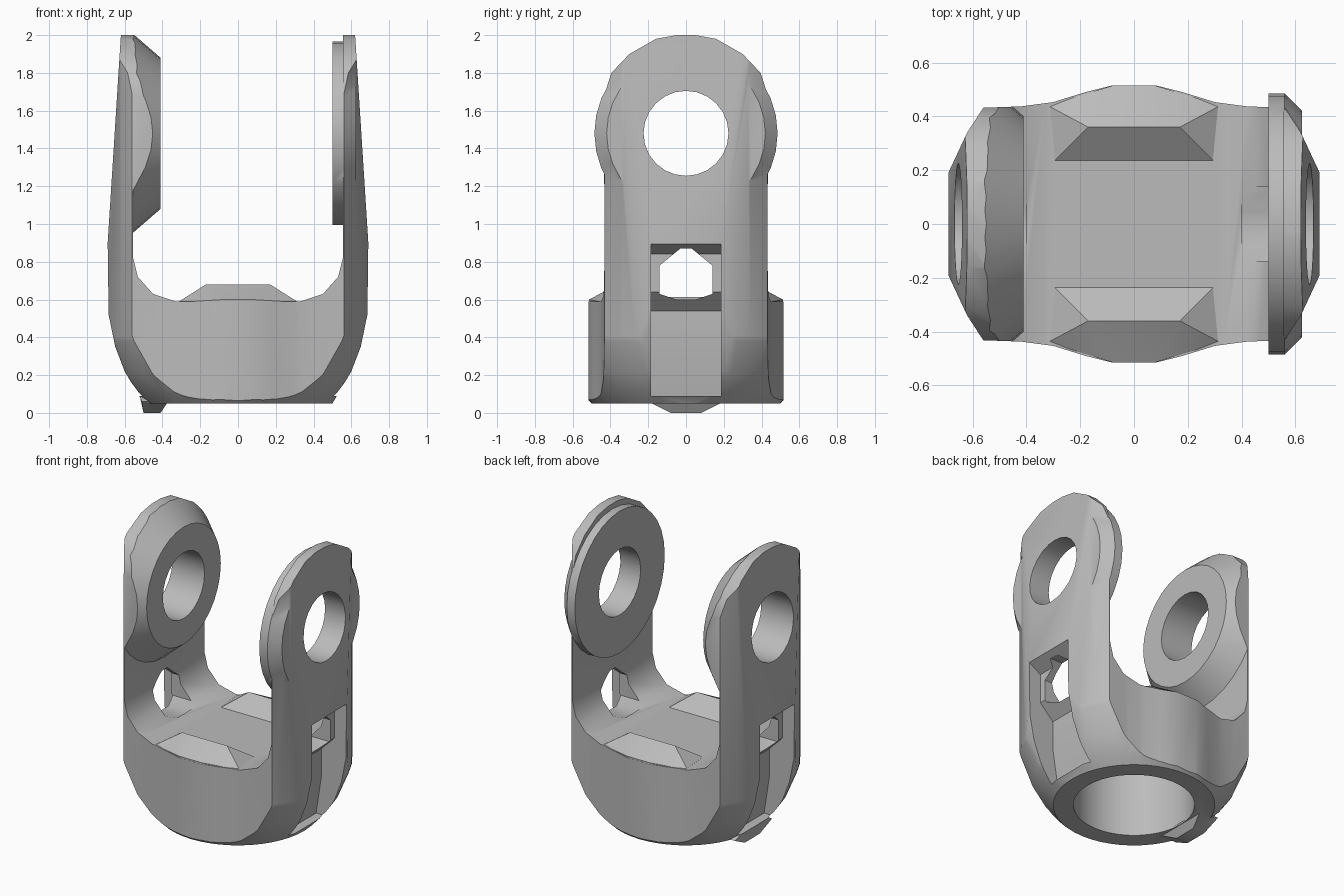
import bpy, bmesh, math
from mathutils import Vector

if "Cube" in bpy.data.objects:
    bpy.data.objects.remove(bpy.data.objects["Cube"])

grey = bpy.data.materials.new("plain grey")
grey.use_nodes = True
colour = (0.5, 0.5, 0.5, 1)
grey.diffuse_color = colour
grey.node_tree.nodes["Principled BSDF"].inputs["Base Color"].default_value = colour


def place(axis, u, v, t):
    return Vector({"x": (t, u, v), "y": (u, t, v), "z": (u, v, t)}[axis])


def finish(name, bm):
    bmesh.ops.recalc_face_normals(bm, faces=bm.faces)
    mesh = bpy.data.meshes.new(name)
    bm.to_mesh(mesh)
    bm.free()
    mesh.materials.append(grey)
    obj = bpy.data.objects.new(name, mesh)
    bpy.context.collection.objects.link(obj)
    return obj


def prism(name, axis, outline, lo, hi):
    """Extrude a 2D outline along an axis."""
    bm = bmesh.new()
    face = bm.faces.new([bm.verts.new(place(axis, u, v, lo)) for u, v in outline])
    new = bmesh.ops.extrude_face_region(bm, geom=[face])["geom"]
    move = place(axis, 0, 0, hi - lo)
    bmesh.ops.translate(bm, vec=move, verts=[g for g in new if isinstance(g, bmesh.types.BMVert)])
    return finish(name, bm)


def hull(name, points):
    bm = bmesh.new()
    for p in points:
        bm.verts.new(p)
    bmesh.ops.convex_hull(bm, input=bm.verts)
    bmesh.ops.dissolve_limit(bm, angle_limit=0.002, verts=bm.verts, edges=bm.edges)
    return finish(name, bm)


def turned(name, axis, centre, rings, sides=32):
    """Convex turned solid from (radius, position) rings."""
    points = []
    for r, t in rings:
        for i in range(sides):
            a = math.tau * i / sides
            points.append(place(axis, centre[0] + r * math.cos(a), centre[1] + r * math.sin(a), t))
    return hull(name, points)


def combine(target, tool, operation):
    mod = target.modifiers.new(operation, "BOOLEAN")
    mod.operation = operation
    mod.solver = "EXACT"
    mod.object = tool
    bpy.context.view_layer.objects.active = target
    bpy.ops.object.modifier_apply(modifier=mod.name)
    bpy.data.objects.remove(tool)


def mirrored(points):
    """Close a half outline by mirroring it in its first coordinate."""
    return points + [(-u, v) for u, v in reversed(points)]


PIVOT = (0, 1.48)

# U-shaped body: two tapering arms joined by a thick base
half_u = [(0.5, 0.05), (0.6, 0.22), (0.65, 0.35), (0.685, 0.52), (0.69, 0.9), (0.62, 2.0),
          (0.555, 2.0), (0.555, 0.82), (0.53, 0.72), (0.45, 0.63), (0.33, 0.59)]
body = prism("yoke_bracket", "y", mirrored(half_u), -0.6, 0.6)

# Conical boss on the inside of the right arm
combine(body, turned("cone_boss", "x", PIVOT, [(0.4, -0.41), (0.53, -0.56), (0.53, -0.6)]), "UNION")

# Plan shape: chamfered arms and bulging front and back
half_plan = [(0.08, -0.515), (0.18, -0.49), (0.3, -0.453), (0.42, -0.437), (0.56, -0.432), (0.62, -0.34),
             (0.69, -0.19)]
half_plan += [(x, -y) for x, y in reversed(half_plan)]
combine(body, prism("plan_shape", "z", mirrored(half_plan), -0.1, 2.2), "INTERSECT")

# Side shape: rounded arm heads
head = [(0.6, -0.1), (0.6, 1.0), (0.44, 1.1), (0.44, 1.66), (0.395, 1.8), (0.3, 1.9), (0.16, 1.98), (0.05, 2.0)]
combine(body, prism("head_shape", "x", mirrored(head), -1, 1), "INTERSECT")

# Rounded underside
under = [(0.5, 0.05), (0.56, 0.11), (0.63, 0.21), (0.7, 0.38), (0.76, 0.6), (0.8, 0.85), (0.8, 2.2)]
combine(body, turned("underside", "z", (0, 0), under, 48), "INTERSECT")

# Flat round pad on the left arm
combine(body, turned("arm_pad", "x", PIVOT, [(0.485, 0.5), (0.485, 0.56), (0.42, 0.625)]), "UNION")

# Raised lips at the front and back of the base
for s in (-1, 1):
    lip = []
    for x in (-1, 1):
        lip += [(x * 0.17, s * 0.36, 0.68), (x * 0.08, s * 0.514, 0.6), (x * 0.32, s * 0.44, 0.585),
                (x * 0.3, s * 0.23, 0.585), (x * 0.08, s * 0.514, 0.5), (x * 0.3, s * 0.3, 0.5)]
    combine(body, hull("lip", lip), "UNION")

# Round socket from below, pin hole through both arms
combine(body, turned("socket", "z", (0, 0), [(0.375, -0.1), (0.375, 0.5)], 40), "DIFFERENCE")
combine(body, turned("pin_hole", "x", PIVOT, [(0.225, -1), (0.225, 1)], 24), "DIFFERENCE")

# Recess and window in each arm
slot = [(0.85, 0.09), (0.46, 0.09), (0.5, 0.35), (0.5, 0.54), (0.6, 0.64), (0.6, 0.84), (0.7, 0.9), (0.85, 0.9)]
window = [(0.03, 0.87), (0.14, 0.78), (0.14, 0.63), (0.05, 0.6)]
for s in (-1, 1):
    combine(body, prism("slot", "y", [(s * x, z) for x, z in slot], -0.185, 0.185), "DIFFERENCE")
    ends = sorted((s * 0.4, s * 0.9))
    combine(body, prism("window", "x", mirrored(window), *ends), "DIFFERENCE")

# Small lug under the right side
lug = []
for s in (-1, 1):
    lug += [(-0.5, s * 0.08, 0), (-0.41, s * 0.08, 0), (-0.51, s * 0.2, 0.06), (-0.37, s * 0.2, 0.06),
            (-0.52, s * 0.15, 0.09), (-0.39, s * 0.15, 0.09)]
combine(body, hull("lug", lug), "UNION")

# Smooth shading with crisp edges
bpy.ops.object.select_all(action="DESELECT")
body.select_set(True)
bpy.context.view_layer.objects.active = body
bpy.ops.object.shade_smooth_by_angle(angle=math.radians(30))
